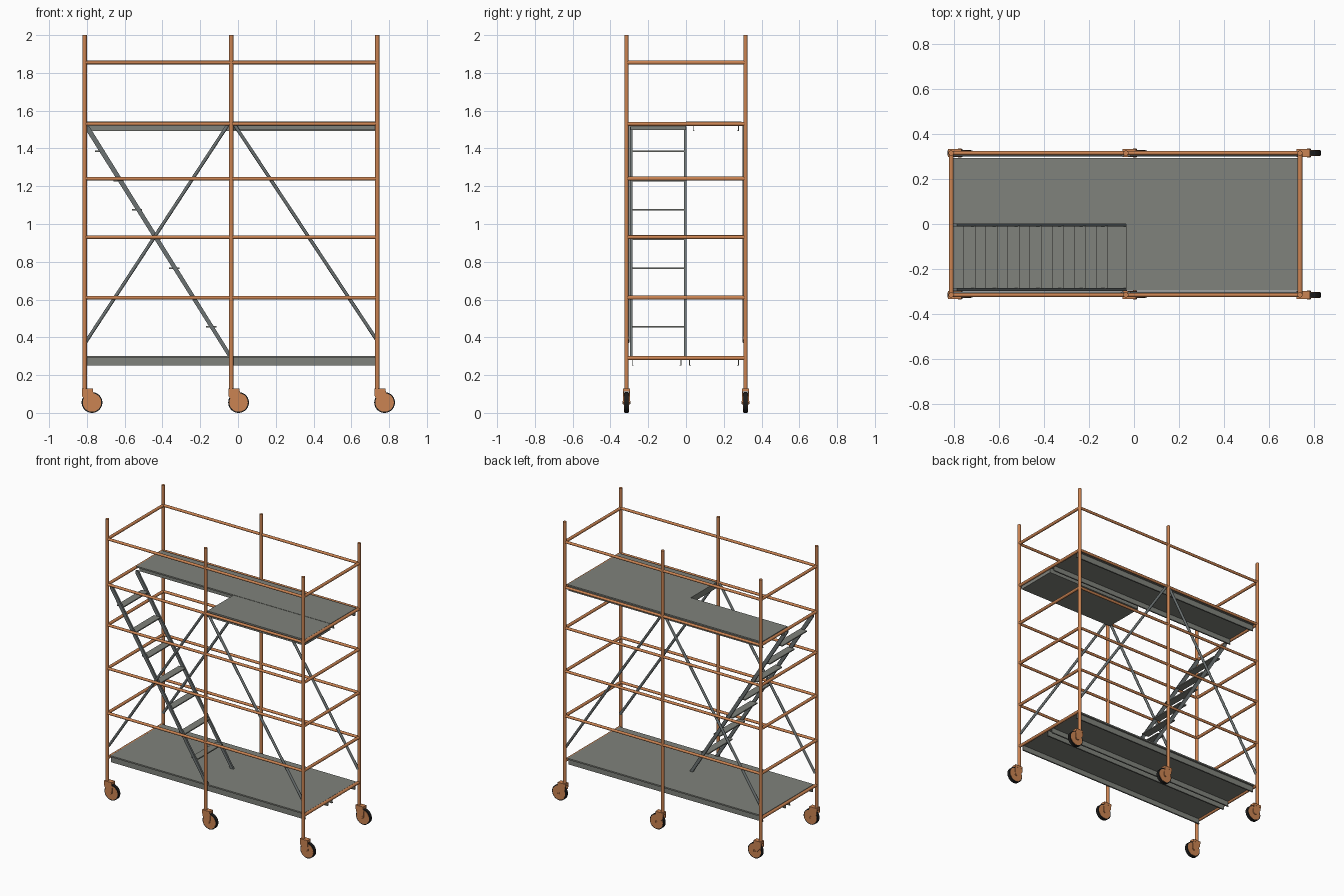
import bpy, bmesh, math
from mathutils import Vector

if "Cube" in bpy.data.objects:
    bpy.data.objects.remove(bpy.data.objects["Cube"])

def mat(name, c):
    m = bpy.data.materials.new(name)
    m.diffuse_color = (*c, 1)
    m.use_nodes = True
    m.node_tree.nodes["Principled BSDF"].inputs["Base Color"].default_value = m.diffuse_color
    return m

ORANGE = mat("orange_paint", (0.60, 0.23, 0.085))
GREY = mat("deck_grey", (0.215, 0.225, 0.20))
STEEL = mat("steel", (0.15, 0.17, 0.17))
RUBBER = mat("rubber", (0.012, 0.012, 0.012))

def finish(name, bm, m, smooth=False):
    bmesh.ops.recalc_face_normals(bm, faces=bm.faces)
    me = bpy.data.meshes.new(name)
    bm.to_mesh(me)
    bm.free()
    me.materials.append(m)
    ob = bpy.data.objects.new(name, me)
    bpy.context.collection.objects.link(ob)
    if smooth:
        bpy.ops.object.select_all(action='DESELECT')
        ob.select_set(True)
        bpy.context.view_layer.objects.active = ob
        bpy.ops.object.shade_smooth_by_angle(angle=math.radians(35))
    return ob

def tube(name, a, b, r, m=ORANGE, seg=16):
    a, b = Vector(a), Vector(b)
    bm = bmesh.new()
    bmesh.ops.create_cone(bm, cap_ends=True, segments=seg, radius1=r, radius2=r, depth=(b - a).length)
    rot = (b - a).to_track_quat('Z', 'Y').to_matrix().to_4x4()
    rot.translation = (a + b) / 2
    bm.transform(rot)
    return finish(name, bm, m, True)

def box(name, x, y, z, m):
    bm = bmesh.new()
    bmesh.ops.create_cube(bm, size=1)
    for v in bm.verts:
        for i, (lo, hi) in enumerate((x, y, z)):
            v.co[i] = hi if v.co[i] > 0 else lo
    return finish(name, bm, m)

def extrude(name, pts, axis, lo, hi, m):
    """Extrude a closed profile: axis 'x' takes (y, z) points, axis 'y' takes (x, z)."""
    bm = bmesh.new()
    put = (lambda p, t: (t, *p)) if axis == 'x' else (lambda p, t: (p[0], t, p[1]))
    f = bm.faces.new([bm.verts.new(put(p, lo)) for p in pts])
    g = bmesh.ops.extrude_face_region(bm, geom=[f])['geom']
    d = Vector((hi - lo, 0, 0)) if axis == 'x' else Vector((0, hi - lo, 0))
    bmesh.ops.translate(bm, verts=[v for v in g if isinstance(v, bmesh.types.BMVert)], vec=d)
    return finish(name, bm, m)

XS, Y = (-0.812, -0.036, 0.737), 0.315
X0, X1 = XS[0], XS[2]
RAILS = (0.61, 0.93, 1.24, 1.53, 1.855)

# Posts and casters
for i, x in enumerate(XS):
    for side, y in (("front", -Y), ("back", Y)):
        n = f"{side}_{i}"
        tube("post_" + n, (x, y, 0.12), (x, y, 2.0), 0.0115)
        wx = x + 0.039
        tube("caster_tyre_" + n, (wx, y - 0.011, 0.055), (wx, y + 0.011, 0.055), 0.055, RUBBER, 32)
        tube("caster_hub_" + n, (wx, y - 0.0125, 0.055), (wx, y + 0.0125, 0.055), 0.049, ORANGE, 32)
        tube("caster_axle_" + n, (wx, y - 0.02, 0.055), (wx, y + 0.02, 0.055), 0.008)
        box("caster_head_" + n, (x - 0.015, x + 0.045), (y - 0.018, y + 0.018), (0.113, 0.13), ORANGE)
        fork = [(x - 0.015, 0.118), (x + 0.045, 0.118), (x + 0.05, 0.055), (x + 0.036, 0.044),
                (x + 0.02, 0.05), (x - 0.013, 0.088)]
        for s in (-1, 1):
            e = sorted((y + s * 0.0135, y + s * 0.0175))
            extrude(f"caster_fork_{n}_{s}", fork, 'y', e[0], e[1], ORANGE)

# Long rails and end rails
for z in RAILS:
    for side, y in (("front", -Y), ("back", Y)):
        tube(f"{side}_rail_{z}", (X0, y, z), (X1, y, z), 0.0095)
for z in (0.29,) + RAILS:
    for side, x in (("left", X0), ("right", X1)):
        tube(f"{side}_end_rail_{z}", (x, -Y, z), (x, Y, z), 0.0105)

# Diagonal braces on both long sides
for side, y in (("front", -0.308), ("back", 0.308)):
    tube(f"{side}_left_brace", (-0.05, y, 1.53), (-0.806, y, 0.375), 0.009, STEEL)
    tube(f"{side}_right_brace", (-0.022, y, 1.53), (0.735, y, 0.385), 0.009, STEEL)

# Channel-shaped deck planks: top plate, two flanges, small inward lips
def plank(name, xa, xb, ya, yb, top, fa, fb):
    t, b, w, l = top - 0.010, top - 0.05, 0.004, 0.010
    prof = [(ya, top), (ya, t), (fa, t), (fa, b), (fa + l, b), (fa + l, b + w), (fa + w, b + w),
            (fa + w, t), (fb - w, t), (fb - w, b + w), (fb - l, b + w), (fb - l, b), (fb, b),
            (fb, t), (yb, t), (yb, top)]
    extrude(name, prof, 'x', xa, xb, GREY)

DX0, DX1 = -0.804, 0.732
plank("lower_front_plank", DX0, DX1, -0.295, 0.0, 0.30, -0.287, -0.024)
plank("lower_back_plank", DX0, DX1, 0.0, 0.293, 0.30, 0.017, 0.280)
plank("upper_back_plank", DX0, DX1, 0.0, 0.293, 1.542, 0.036, 0.280)
box("upper_front_plank", (XS[1], DX1), (-0.295, 0.0), (1.497, 1.54), GREY)

# Inclined ladder: two stringers and seven treads
run = [(-0.054, 0.30), (-0.030, 0.30), (-0.786, 1.515), (-0.804, 1.515), (-0.804, 1.495)]
extrude("ladder_front_stringer", run, 'y', -0.297, -0.284, STEEL)
extrude("ladder_back_stringer", run, 'y', -0.010, 0.003, STEEL)
for i in range(7):
    x, z = -0.142 - i * 0.098, 0.455 + i * 0.155
    box(f"ladder_tread_{i}", (x - 0.027, x + 0.027), (-0.286, -0.008), (z - 0.004, z + 0.004), GREY)
